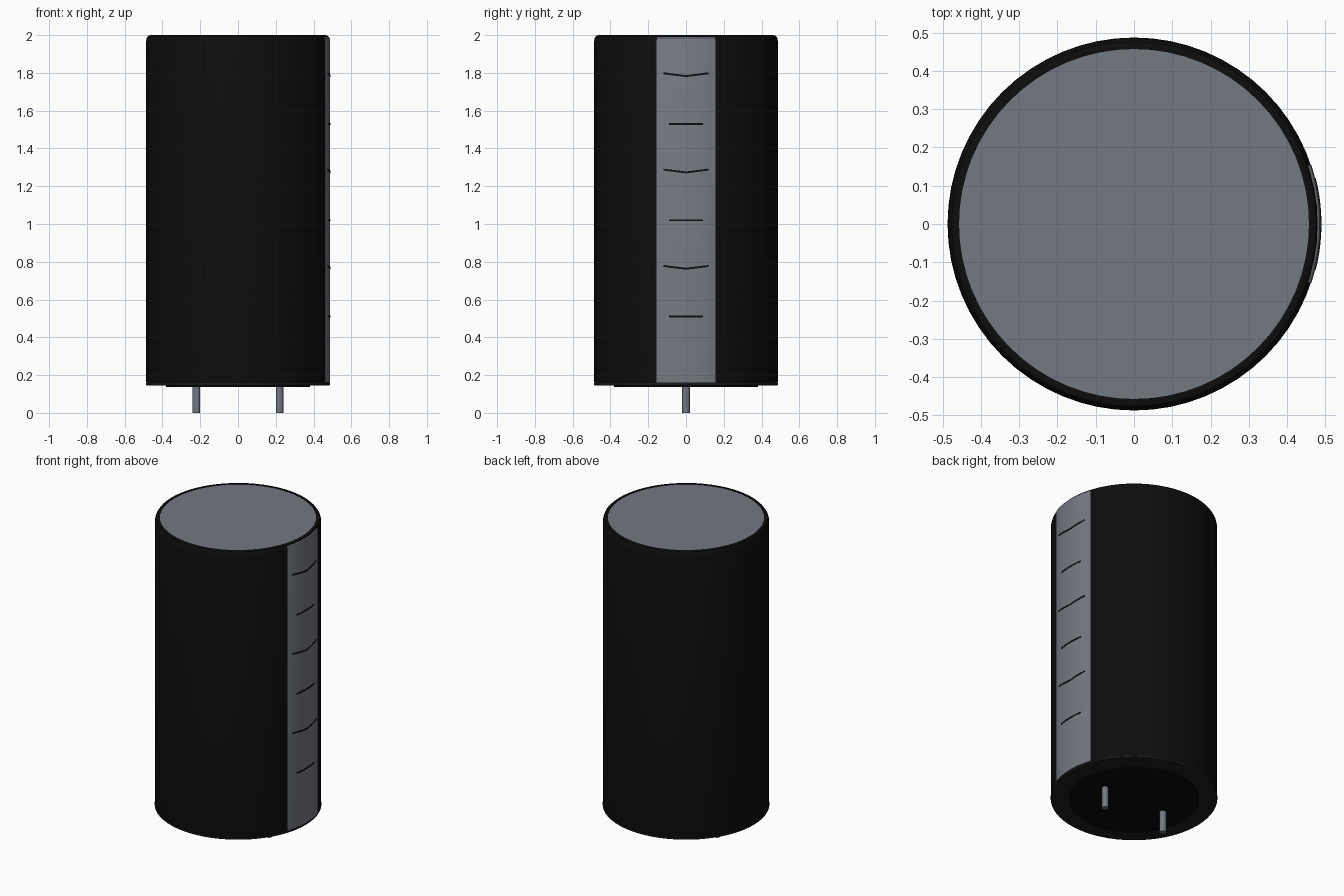
import bpy, bmesh
from math import sin, cos, asin, pi, radians

cube = bpy.data.objects.get("Cube")
if cube:
    bpy.data.objects.remove(cube, do_unlink=True)


def material(name, rgb, metallic=0.0):
    m = bpy.data.materials.new(name)
    m.use_nodes = True
    m.diffuse_color = (*rgb, 1)
    m.node_tree.nodes["Principled BSDF"].inputs["Base Color"].default_value = (*rgb, 1)
    return m


BLACK = material("sleeve black", (0.004, 0.004, 0.004))
RIM = material("rim dark grey", (0.013, 0.013, 0.014))
BASE = material("base black", (0.003, 0.003, 0.003))
GREY = material("stripe grey", (0.175, 0.19, 0.22))
METAL = material("metal grey", (0.175, 0.19, 0.22))


def finish(name, bm, mat):
    bmesh.ops.recalc_face_normals(bm, faces=bm.faces)
    me = bpy.data.meshes.new(name)
    bm.to_mesh(me)
    bm.free()
    me.materials.append(mat)
    ob = bpy.data.objects.new(name, me)
    bpy.context.collection.objects.link(ob)
    bpy.ops.object.select_all(action="DESELECT")
    ob.select_set(True)
    bpy.context.view_layer.objects.active = ob
    bpy.ops.object.shade_smooth_by_angle(angle=radians(35))
    return ob


def lathe(name, profile, mat, sides=64):
    """Turn an (r, z) profile, capping both open ends."""
    bm = bmesh.new()
    rings = [[bm.verts.new((r * cos(2 * pi * i / sides), r * sin(2 * pi * i / sides), z))
              for i in range(sides)] for r, z in profile]
    for a, b in zip(rings, rings[1:]):
        for i in range(sides):
            j = (i + 1) % sides
            bm.faces.new((a[i], a[j], b[j], b[i]))
    bm.faces.new(rings[0])
    bm.faces.new(rings[-1])
    return finish(name, bm, mat)


def curved_slab(name, section, half_width, mat, dip=0.0, steps=16):
    """Sweep a closed (r, z) section around the +x side; dip lowers the middle."""
    bm = bmesh.new()
    half = asin(half_width / section[0][0])
    rows = []
    for i in range(steps + 1):
        t = 2 * i / steps - 1
        a = half * t
        rows.append([bm.verts.new((r * cos(a), r * sin(a), z - dip * (1 - abs(t))))
                     for r, z in section])
    n = len(section)
    for p, q in zip(rows, rows[1:]):
        for k in range(n):
            m = (k + 1) % n
            bm.faces.new((p[k], p[m], q[m], q[k]))
    bm.faces.new(rows[0])
    bm.faces.new(rows[-1])
    return finish(name, bm, mat)


# Sleeve with a rounded shoulder and a lip around the lid
lathe("sleeve", [(0.484, 0.155), (0.486, 0.165), (0.486, 1.97), (0.483, 1.985),
                 (0.476, 1.996), (0.465, 2.0), (0.457, 1.999), (0.457, 1.99)], BLACK)
lathe("lid", [(0.457, 1.985), (0.457, 1.996)], METAL)

# Underside
lathe("bottom_rim", [(0.484, 0.145), (0.487, 0.148), (0.487, 0.157), (0.484, 0.16)], RIM)
lathe("base_plug", [(0.381, 0.137), (0.381, 0.15)], BASE)

# Polarity stripe and its alternating marks
curved_slab("polarity_stripe", [(0.488, 0.16), (0.488, 1.975), (0.485, 1.986),
                                (0.477, 1.992), (0.47, 1.985), (0.47, 0.16)], 0.155, GREY)
for i in range(6):
    z = 0.51 + 0.255 * i
    bent = i % 2 == 1
    z += 0.013 if bent else 0
    curved_slab("stripe_mark_%d" % (i + 1),
                [(0.4895, z - 0.005), (0.4895, z + 0.005), (0.486, z + 0.005), (0.486, z - 0.005)],
                0.12 if bent else 0.09, BLACK, dip=0.015 if bent else 0)

# Pins
for side, x in (("left", 0.22), ("right", -0.22)):
    pin = lathe(side + "_pin", [(0.02, 0), (0.02, 0.15)], METAL, sides=16)
    pin.location.x = x
